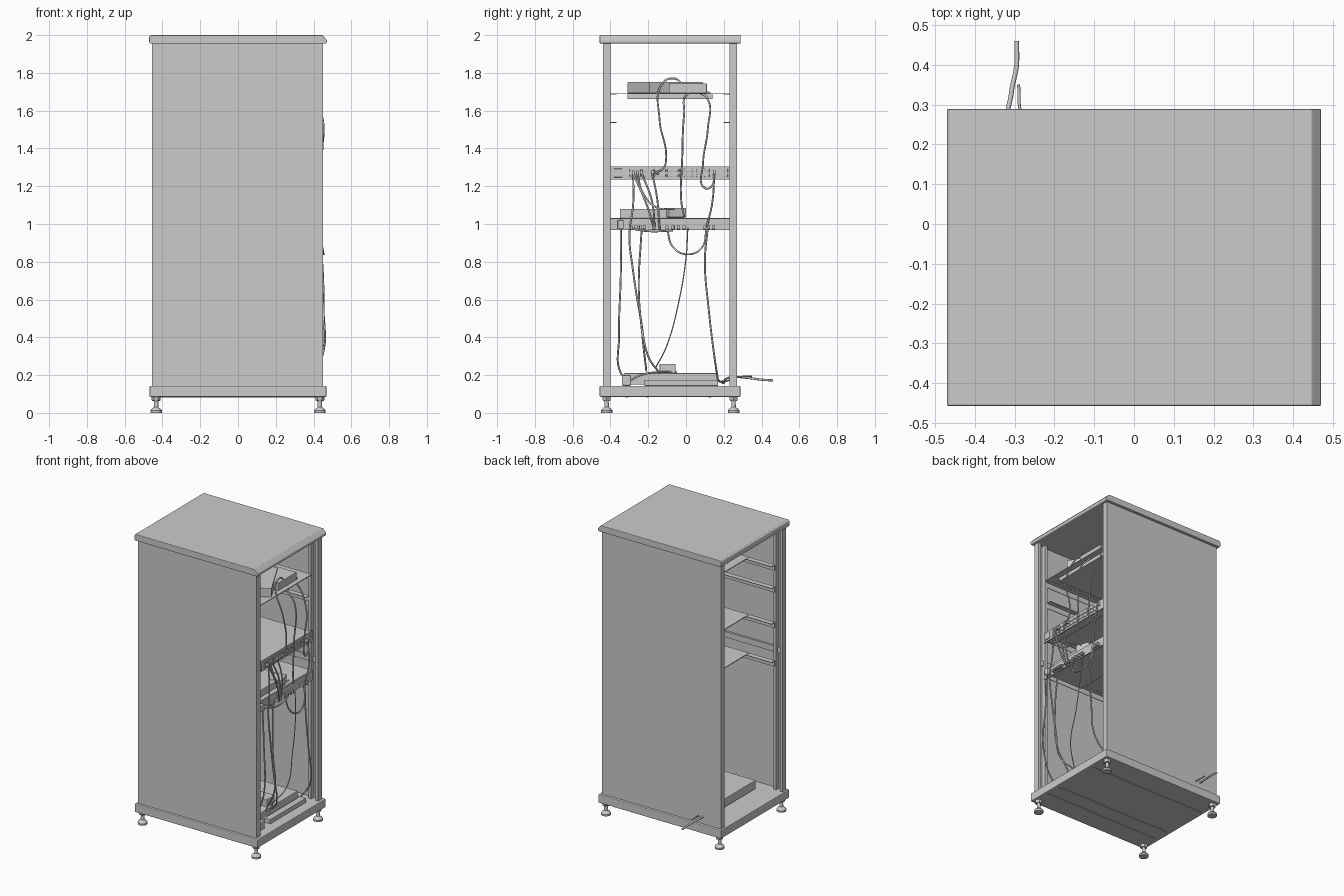
import bpy, bmesh, math
from mathutils import Vector


def finish(name, bm, bevel=0.0, smooth=False):
    bmesh.ops.recalc_face_normals(bm, faces=bm.faces[:])
    me = bpy.data.meshes.new(name)
    bm.to_mesh(me)
    bm.free()
    ob = bpy.data.objects.new(name, me)
    bpy.context.collection.objects.link(ob)
    if bevel:
        mod = ob.modifiers.new("bevel", 'BEVEL')
        mod.width, mod.segments = bevel, 2
        mod.limit_method = 'ANGLE'
    if smooth:
        bpy.ops.object.select_all(action='DESELECT')
        ob.select_set(True)
        bpy.context.view_layer.objects.active = ob
        bpy.ops.object.shade_smooth_by_angle(angle=math.radians(35))
    return ob


def box(name, x, y, z, bevel=0.0, turn=0.0):
    """Box from (min, max) ranges, optionally turned about its own z axis."""
    bm = bmesh.new()
    bmesh.ops.create_cube(bm, size=1)
    for v in bm.verts:
        v.co = Vector((v.co.x * (x[1] - x[0]), v.co.y * (y[1] - y[0]), v.co.z * (z[1] - z[0])))
    ob = finish(name, bm, bevel)
    ob.location = [(r[0] + r[1]) / 2 for r in (x, y, z)]
    ob.rotation_euler.z = turn
    return ob


def extrude_y(name, profile, y0, y1, bevel=0.0):
    bm = bmesh.new()
    f = bm.faces.new([bm.verts.new((x, y0, z)) for x, z in profile])
    r = bmesh.ops.extrude_face_region(bm, geom=[f])
    for v in r["geom"]:
        if isinstance(v, bmesh.types.BMVert):
            v.co.y = y1
    return finish(name, bm, bevel)


def lathe(name, profile, loc, n=24):
    bm = bmesh.new()
    rings = []
    for r, z in profile:
        rings.append([bm.verts.new((loc[0] + r * math.cos(2 * math.pi * i / n),
                                    loc[1] + r * math.sin(2 * math.pi * i / n), z)) for i in range(n)])
    for a, b in zip(rings, rings[1:]):
        for i in range(n):
            bm.faces.new((a[i], a[(i + 1) % n], b[(i + 1) % n], b[i]))
    bm.faces.new(rings[0][::-1])
    bm.faces.new(rings[-1])
    return finish(name, bm, smooth=True)


def cable(name, pts, r=0.005):
    cu = bpy.data.curves.new(name, 'CURVE')
    cu.dimensions, cu.bevel_depth, cu.bevel_resolution = '3D', r, 2
    cu.resolution_u, cu.use_fill_caps = 8, True
    sp = cu.splines.new('BEZIER')
    sp.bezier_points.add(len(pts) - 1)
    for b, p in zip(sp.bezier_points, pts):
        b.co = p
        b.handle_left_type = b.handle_right_type = 'AUTO'
    ob = bpy.data.objects.new(name, cu)
    bpy.context.collection.objects.link(ob)
    bpy.ops.object.select_all(action='DESELECT')
    ob.select_set(True)
    bpy.context.view_layer.objects.active = ob
    bpy.ops.object.convert(target='MESH')


YF, YB = -0.44, 0.27          # outer faces of the two closed panels

# Base plinth and top cover with a chamfered edge
box("base", (-0.468, 0.468), (-0.457, 0.288), (0.085, 0.143), 0.005)
extrude_y("top_cover", [(-0.47, 1.96), (-0.465, 1.955), (0.465, 1.955), (0.47, 1.96), (0.47, 1.975),
                        (0.446, 2.0), (-0.462, 2.0), (-0.47, 1.992)], -0.457, 0.289, 0.003)
for y in (-0.32, -0.21, 0.12):
    box("base_rib", (-0.44, 0.44), (y, y + 0.012), (0.082, 0.09))

# Levelling feet
for sx in (-0.433, 0.433):
    for y in (-0.42, 0.252):
        lathe("foot", [(0.03, 0), (0.031, 0.012), (0.026, 0.02), (0.012, 0.03), (0.011, 0.055)], (sx, y))
        lathe("foot_stem", [(0.011, 0.05), (0.011, 0.065)], (sx, y), 16)
        lathe("foot_nut", [(0.021, 0.064), (0.024, 0.068), (0.024, 0.086)], (sx, y), 6)

# Closed panels, posts, braces and equipment rails, mirrored front to back
for side, outer, s in (("front", YF, 1), ("back", YB, -1)):
    def span(a, b):
        return tuple(sorted((outer + s * a, outer + s * b)))
    box(side + "_panel", (-0.455, 0.45), span(0, 0.006), (0.14, 1.958))
    for x0, x1 in ((-0.455, -0.435), (0.43, 0.45)):
        box(side + "_corner_post", (x0, x1), span(0, 0.04), (0.14, 1.958))
    for x0, x1 in ((-0.405, -0.385), (0.375, 0.395)):
        box(side + "_rack_post", (x0, x1), span(0.005, 0.038), (0.14, 1.958))
    box(side + "_brace", (-0.44, 0.435), span(0.005, 0.02), (1.08, 1.12))
    for z in (1.69, 1.54, 1.295, 1.03):
        box(side + "_rail_wall", (-0.395, 0.38), span(0.036, 0.04), (z - 0.04, z))
        box(side + "_rail_lip", (-0.395, 0.38), span(0.036, 0.072), (z - 0.004, z))

# Shelves
for z in (1.69, 1.295, 1.03):
    box("shelf", (-0.2, 0.40), (-0.40, 0.23), (z - 0.003, z + 0.002))

# Equipment on and under the shelves
box("top_unit", (0.08, 0.33), (-0.27, 0.05), (1.692, 1.752), 0.003, math.radians(28))
box("top_unit_side", (0.2, 0.37), (-0.09, 0.11), (1.692, 1.745), 0.003)
box("under_shelf_unit", (-0.05, 0.36), (-0.31, 0.14), (1.662, 1.688), 0.002)
box("middle_unit", (0.05, 0.37), (-0.35, -0.01), (1.032, 1.08), 0.003)
box("middle_adapter", (0.3, 0.39), (-0.11, -0.01), (1.035, 1.085), 0.005, math.radians(20))
box("bottom_unit", (-0.3, 0.34), (-0.33, 0.165), (0.15, 0.21), 0.004)
box("bottom_adapter", (0.2, 0.32), (-0.14, -0.055), (0.205, 0.26), 0.005)
box("bottom_plug_block", (0.33, 0.41), (-0.34, -0.29), (0.143, 0.2), 0.008)
box("bottom_strip", (0.355, 0.4), (-0.22, 0.17), (0.143, 0.175), 0.003)

# Patch panel with two rows of ports and an outlet
box("patch_panel", (0.40, 0.408), (-0.40, 0.23), (1.235, 1.305), 0.001)
box("patch_panel_body", (0.34, 0.402), (-0.38, 0.21), (1.24, 1.292))
for i in range(13):
    y = -0.285 + i * 0.033
    for z in (1.257, 1.283):
        box("patch_port", (0.406, 0.413), (y - 0.013, y + 0.013), (z - 0.009, z + 0.009), 0.004)
box("power_outlet", (0.406, 0.415), (-0.385, -0.335), (1.247, 1.293), 0.006)
for z in (1.257, 1.283):
    box("panel_socket", (0.406, 0.413), (0.198, 0.222), (z - 0.009, z + 0.009), 0.004)

# Switch panel with its connectors
box("switch_panel", (0.40, 0.408), (-0.40, 0.23), (0.967, 1.03), 0.001)
box("switch_body", (0.15, 0.402), (-0.34, 0.15), (0.972, 1.024))
box("power_plug", (0.406, 0.435), (-0.362, -0.33), (0.975, 1.02), 0.004)
for y in (-0.29, -0.265, -0.24, -0.22, -0.17, -0.14, -0.1, -0.07, -0.04, -0.01, 0.1, 0.12, 0.145):
    box("switch_plug", (0.406, 0.43), (y - 0.008, y + 0.008), (0.972, 0.993), 0.002)
for y in (-0.28, -0.255, -0.235, -0.175, -0.15, 0.15):
    box("patch_plug", (0.41, 0.432), (y - 0.007, y + 0.007), (1.263, 1.283), 0.002)

# Cables hanging on the open side: (y, z) runs, bulging outward between their ends
runs = [
    [(-0.02, 1.74), (-0.06, 1.77), (-0.12, 1.75), (-0.14, 1.55), (-0.105, 1.36), (-0.12, 1.295), (-0.165, 1.27)],
    [(0.13, 1.695), (0.01, 1.69), (-0.01, 1.58), (-0.02, 1.35), (-0.025, 1.12), (-0.01, 1.04)],
    [(0.06, 1.7), (0.11, 1.67), (0.115, 1.5), (0.09, 1.32), (0.1, 1.19), (0.135, 1.2), (0.15, 1.27)],
    [(-0.28, 1.27), (-0.28, 1.1), (-0.3, 0.95), (-0.28, 0.75), (-0.24, 0.5), (-0.2, 0.3), (-0.14, 0.21)],
    [(-0.345, 0.98), (-0.345, 0.75), (-0.355, 0.4), (-0.345, 0.21), (-0.31, 0.175)],
    [(-0.235, 0.975), (-0.25, 0.65), (-0.23, 0.4), (-0.21, 0.22)],
    [(0.115, 0.98), (0.1, 0.8), (0.12, 0.55), (0.15, 0.3), (0.17, 0.17)],
    [(-0.1, 0.975), (-0.07, 0.88), (0.0, 0.84), (0.08, 0.87), (0.11, 0.98)],
    [(-0.26, 1.27), (-0.22, 1.15), (-0.15, 1.085), (-0.06, 1.08)],
    [(-0.235, 1.27), (-0.18, 1.12), (-0.165, 0.98)],
    [(-0.18, 1.27), (-0.155, 1.15), (-0.14, 0.98)],
    [(-0.28, 1.27), (-0.2, 1.08), (-0.17, 0.98)],
    [(0.15, 1.27), (0.14, 1.12), (0.11, 0.985)],
    [(0.01, 0.98), (0.0, 0.82), (-0.04, 0.58), (-0.1, 0.36), (-0.16, 0.24)],
    [(-0.29, 0.975), (-0.2, 0.962), (-0.07, 0.965)],
]
for k, run in enumerate(runs):
    n = len(run) - 1
    bulge = 0.025 if k in (6, 7) else 0.015
    cable("cable", [(0.428 + bulge * math.sin(math.pi * i / n) - (0.07 if z > 1.66 or z < 0.28 else 0), y, z)
                    for i, (y, z) in enumerate(run)], 0.003 if k == 13 else 0.005)

# Cables on the floor of the cabinet and out through the back panel
cable("floor_cable", [(0.37, -0.3, 0.17), (0.38, -0.24, 0.2), (0.36, -0.16, 0.215), (0.3, -0.05, 0.215)])
cable("exit_cable", [(0.34, 0.17, 0.17), (0.1, 0.2, 0.16), (-0.2, 0.2, 0.17), (-0.31, 0.25, 0.19),
                     (-0.308, 0.33, 0.185), (-0.295, 0.4, 0.176), (-0.295, 0.46, 0.172)], 0.006)
cable("exit_cable_short", [(-0.1, 0.19, 0.16), (-0.26, 0.22, 0.17), (-0.285, 0.28, 0.19),
                           (-0.29, 0.35, 0.195)], 0.004)
